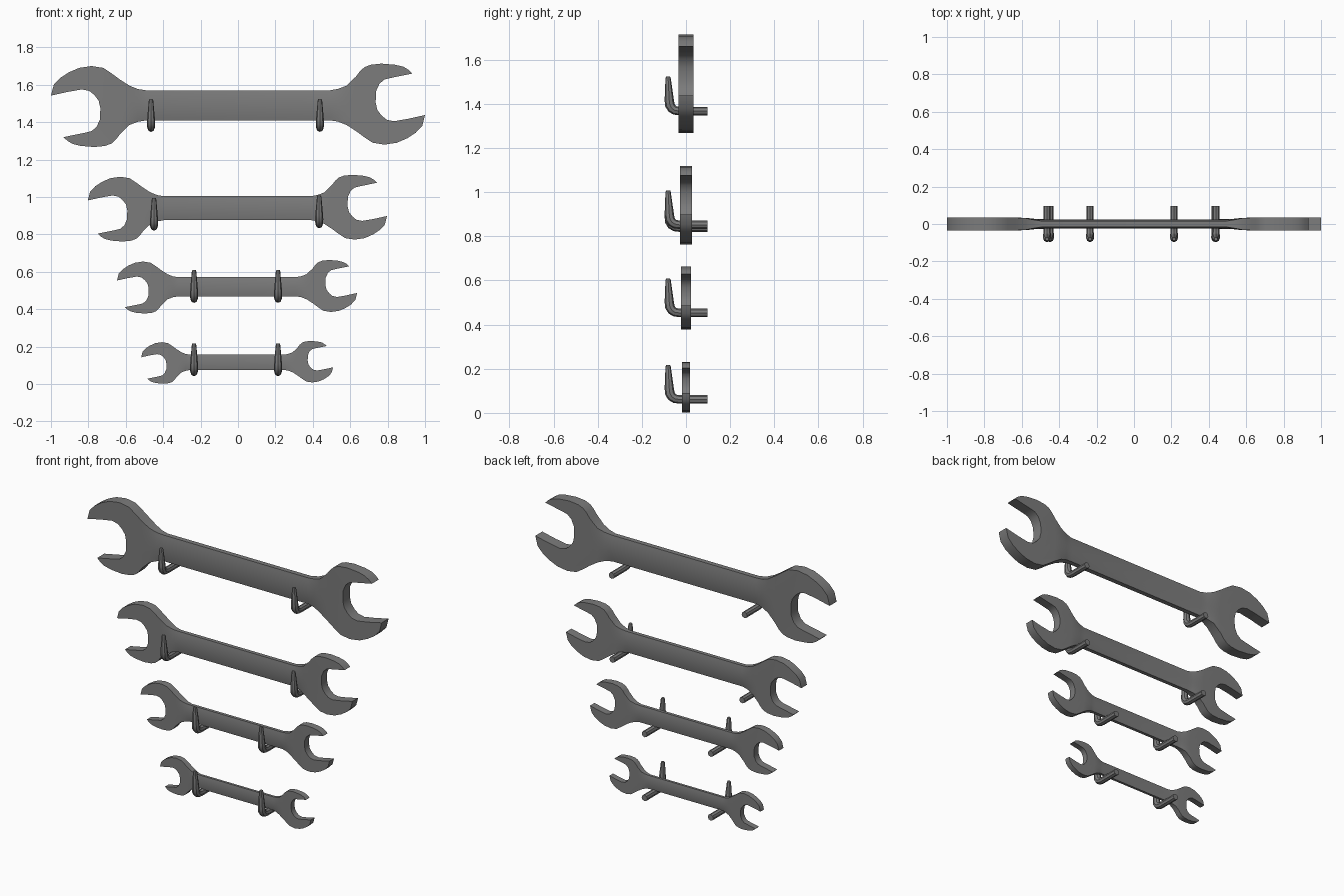
import bpy
import bmesh

cube = bpy.data.objects.get("Cube")
if cube:
    bpy.data.objects.remove(cube, do_unlink=True)

steel = bpy.data.materials.new("grey steel")
steel.use_nodes = True
STEEL = (0.2, 0.2, 0.2, 1)
steel.diffuse_color = STEEL
steel.node_tree.nodes["Principled BSDF"].inputs["Base Color"].default_value = STEEL

# Open-end head at full size (x, z), from upper neck round the jaw to lower neck
HEAD = [(-.675, .17), (-.72, .2), (-.783, .21), (-.85, .2), (-.905, .176),
        (-.95, .147), (-.985, .11), (-1, .052), (-.91, .072), (-.834, .085),
        (-.795, .077), (-.768, .055), (-.745, .025), (-.736, -.015), (-.738, -.075),
        (-.756, -.115), (-.783, -.138), (-.815, -.146), (-.933, -.17), (-.912, -.19),
        (-.885, -.206), (-.84, -.217), (-.767, -.223), (-.71, -.217), (-.676, -.204),
        (-.652, -.182)]
# Neck sections: x, top, bottom, half thickness at the rim, half thickness in the middle
NECK = [(-.63, .137, -.153, .034, .034), (-.58, .105, -.105, .031, .033),
        (-.535, .087, -.088, .022, .028), (-.49, .08, -.08, .015, .024)]
STEPS = 10
THICK = .034


def finish(obj):
    bpy.ops.object.select_all(action="DESELECT")
    obj.select_set(True)
    bpy.context.view_layer.objects.active = obj
    bpy.ops.object.shade_smooth_by_angle(angle=.6)


def ring(section):
    """Closed lens-shaped loop: front from top to bottom, back up again."""
    x, top, bottom, rim, mid = section
    front = []
    for i in range(STEPS + 1):
        s = i / STEPS
        bulge = 1 - (2 * s - 1) ** 2
        front.append((x, -(rim + (mid - rim) * bulge), top + (bottom - top) * s))
    return front + [(px, -py, pz) for px, py, pz in reversed(front)]


def make_wrench(name, scale, x, z):
    bm = bmesh.new()
    # Shaft with flared necks
    sections = NECK + [(-a, -c, -b, r, m) for a, b, c, r, m in reversed(NECK)]
    rings = [[bm.verts.new(p) for p in ring(s)] for s in sections]
    for r0, r1 in zip(rings, rings[1:]):
        n = len(r0)
        for i in range(n):
            j = (i + 1) % n
            bm.faces.new((r0[i], r0[j], r1[j], r1[i]))
    # Two heads, one turned half round
    nx, top, bottom = NECK[0][:3]
    neck = [(nx, bottom + (top - bottom) * i / STEPS) for i in range(STEPS + 1)]
    for sign in (1, -1):
        outline = [(sign * a, sign * b) for a, b in HEAD + neck]
        front, back = [[bm.verts.new((a, y, b)) for a, b in outline]
                       for y in (-THICK, THICK)]
        bm.faces.new(front)
        bm.faces.new(list(reversed(back)))
        # Rim runs round the head only, leaving the neck side open
        order = list(range(len(HEAD), len(outline)))
        path = [order[-1]] + list(range(len(HEAD))) + [order[0]]
        for i, j in zip(path, path[1:]):
            bm.faces.new((front[i], back[i], back[j], front[j]))
    bmesh.ops.remove_doubles(bm, verts=bm.verts, dist=.0005)
    bmesh.ops.recalc_face_normals(bm, faces=bm.faces)
    bmesh.ops.scale(bm, vec=(scale,) * 3, verts=bm.verts)
    mesh = bpy.data.meshes.new(name)
    bm.to_mesh(mesh)
    bm.free()
    mesh.materials.append(steel)
    obj = bpy.data.objects.new(name, mesh)
    obj.location = (x, 0, z)
    bpy.context.collection.objects.link(obj)
    finish(obj)


# Hook path: y, z, radius
HOOK = [(.097, 0, .019), (-.03, 0, .019), (-.05, .003, .02), (-.064, .012, .021),
        (-.073, .027, .022), (-.076, .05, .021), (-.081, .148, .012), (-.081, .156, .009)]


def make_hook(name, x, z):
    curve = bpy.data.curves.new(name, "CURVE")
    curve.dimensions = "3D"
    curve.bevel_depth = 1
    curve.bevel_resolution = 2
    curve.use_fill_caps = True
    spline = curve.splines.new("POLY")
    spline.points.add(len(HOOK) - 1)
    for point, (py, pz, radius) in zip(spline.points, HOOK):
        point.co = (0, py, pz, 1)
        point.radius = radius
    curve.materials.append(steel)
    obj = bpy.data.objects.new(name, curve)
    obj.location = (x, 0, z)
    bpy.context.collection.objects.link(obj)
    bpy.ops.object.select_all(action="DESELECT")
    obj.select_set(True)
    bpy.context.view_layer.objects.active = obj
    bpy.ops.object.convert(target="MESH")
    finish(bpy.context.object)


# Size, scale, centre x, centre z, then right and left hook (x, z)
RACK = [("largest", 1, 0, 1.49, (-.465, 1.367), (.438, 1.367)),
        ("large", .8, -.003, .94, (-.449, .839), (.434, .852)),
        ("medium", .642, -.005, .52, (-.235, .453), (.214, .453)),
        ("small", .513, -.005, .116, (-.235, .061), (.214, .061))]
for size, scale, x, z, right, left in RACK:
    make_wrench(size + "_wrench", scale, x, z)
    make_hook(size + "_right_hook", *right)
    make_hook(size + "_left_hook", *left)
